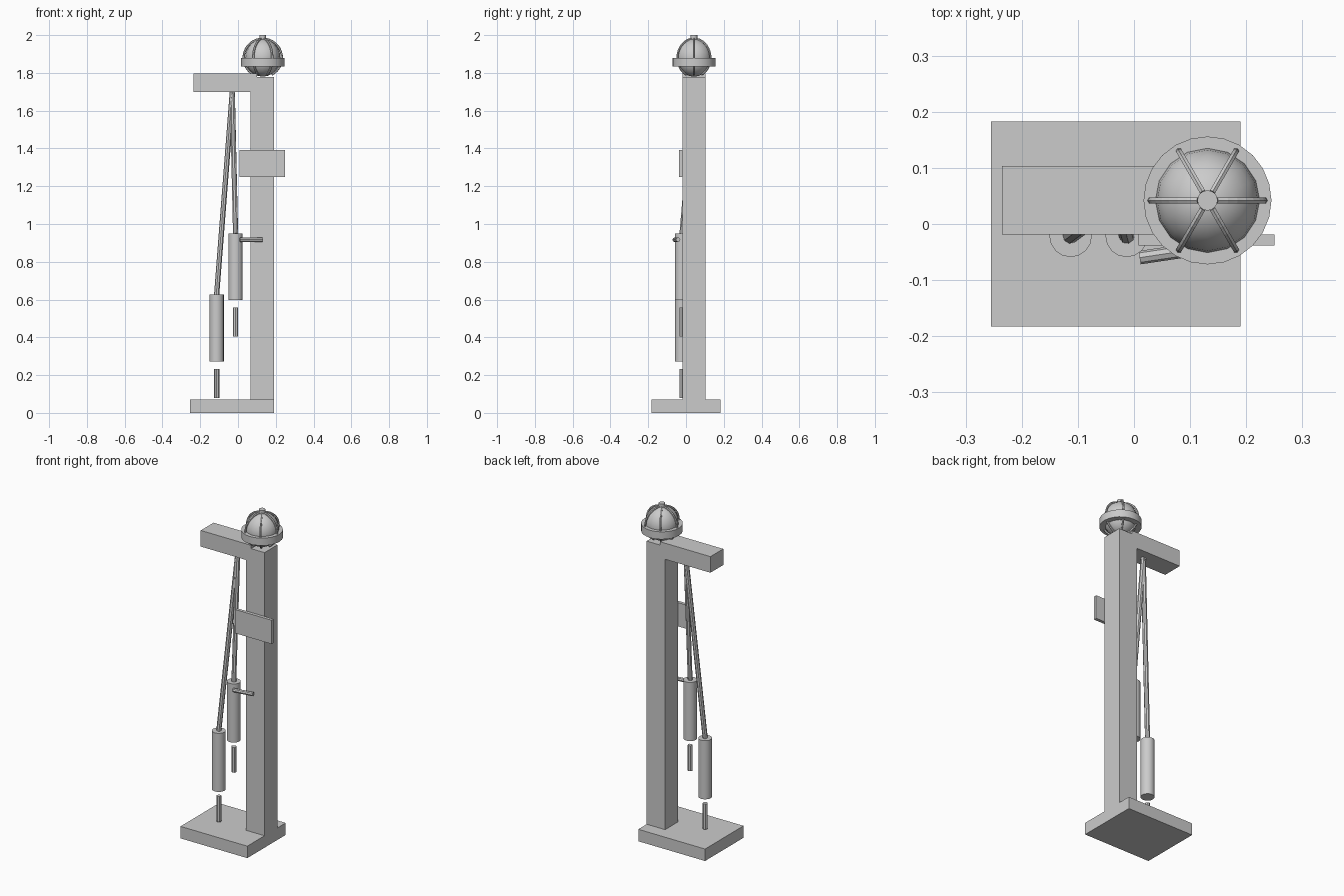
import bpy
import bmesh
from math import radians, cos, sin, pi
from mathutils import Vector

if "Cube" in bpy.data.objects:
    bpy.data.objects.remove(bpy.data.objects["Cube"], do_unlink=True)

grey = bpy.data.materials.new("plain grey")
grey.use_nodes = True
grey.diffuse_color = (0.6, 0.6, 0.6, 1)
grey.node_tree.nodes["Principled BSDF"].inputs["Base Color"].default_value = grey.diffuse_color


def finish(obj, name, smooth=False):
    obj.name = name
    obj.data.materials.append(grey)
    if smooth:
        bpy.ops.object.shade_smooth_by_angle(angle=radians(50))
    return obj


def box(name, low, high):
    low, high = Vector(low), Vector(high)
    bpy.ops.mesh.primitive_cube_add(size=1, location=(low + high) / 2)
    obj = bpy.context.object
    for v in obj.data.vertices:
        v.co *= high - low
    return finish(obj, name)


def rod(name, start, end, radius, sides=8):
    start, end = Vector(start), Vector(end)
    axis = end - start
    bpy.ops.mesh.primitive_cylinder_add(vertices=sides, radius=radius, depth=axis.length,
                                        location=(start + end) / 2)
    obj = bpy.context.object
    obj.rotation_euler = axis.to_track_quat('Z', 'Y').to_euler()
    return finish(obj, name, sides > 8)


# Stand
box("base", (-0.255, -0.183, 0), (0.19, 0.183, 0.072))
box("post", (0.067, -0.019, 0.072), (0.19, 0.103, 1.777))
box("arm", (-0.235, -0.019, 1.7), (0.1, 0.103, 1.797))
box("sign_plate", (0.008, -0.038, 1.25), (0.25, -0.019, 1.393))

# Hanging cylinders, each with a slanted rod above and a loose pin below
for side, x, low in (("outer", -0.113, 0.273), ("inner", -0.013, 0.597)):
    top = low + 0.353
    rod(side + "_cylinder", (x, -0.021, low), (x, -0.021, top), 0.038, 16)
    rod(side + "_hanger", (x, -0.021, top), (-0.03, 0.042, 1.7), 0.014)
    rod(side + "_pin", (x, -0.021, low - 0.193), (x, -0.021, low - 0.04), 0.014)

rod("handle", (0.01, -0.06, 0.917), (0.13, -0.042, 0.917), 0.012)

# Globe with a ring, a top knob and six curved ribs
centre = Vector((0.131, 0.042, 1.88))
bpy.ops.mesh.primitive_uv_sphere_add(segments=16, ring_count=12, radius=1, location=centre)
globe = bpy.context.object
for v in globe.data.vertices:
    v.co *= Vector((0.093, 0.093, 0.1))
finish(globe, "globe", True)
rod("globe_ring", centre - Vector((0, 0, 0.047)), centre - Vector((0, 0, 0.002)), 0.114, 24)
rod("globe_knob", centre + Vector((0, 0, 0.09)), centre + Vector((0, 0, 0.12)), 0.018, 16)

STEPS, SIDES = 14, 6
for i in range(6):
    turn = i * pi / 3
    outward = Vector((cos(turn), sin(turn), 0))
    across = Vector((-sin(turn), cos(turn), 0))
    bm = bmesh.new()
    loops = []
    for s in range(STEPS + 1):
        a = radians(80 - 142 * s / STEPS)
        normal = outward * cos(a) + Vector((0, 0, sin(a)))
        loops.append([bm.verts.new(normal * (0.101 + 0.006 * cos(t)) + across * 0.006 * sin(t))
                      for t in (2 * pi * k / SIDES for k in range(SIDES))])
    for a, b in zip(loops, loops[1:]):
        for k in range(SIDES):
            n = (k + 1) % SIDES
            bm.faces.new((a[k], a[n], b[n], b[k]))
    bm.faces.new(loops[0])
    bm.faces.new(loops[-1])
    bmesh.ops.recalc_face_normals(bm, faces=bm.faces)
    mesh = bpy.data.meshes.new("globe_rib")
    bm.to_mesh(mesh)
    bm.free()
    rib = bpy.data.objects.new("globe_rib", mesh)
    rib.location = centre
    bpy.context.collection.objects.link(rib)
    finish(rib, f"globe_rib_{i + 1}")
